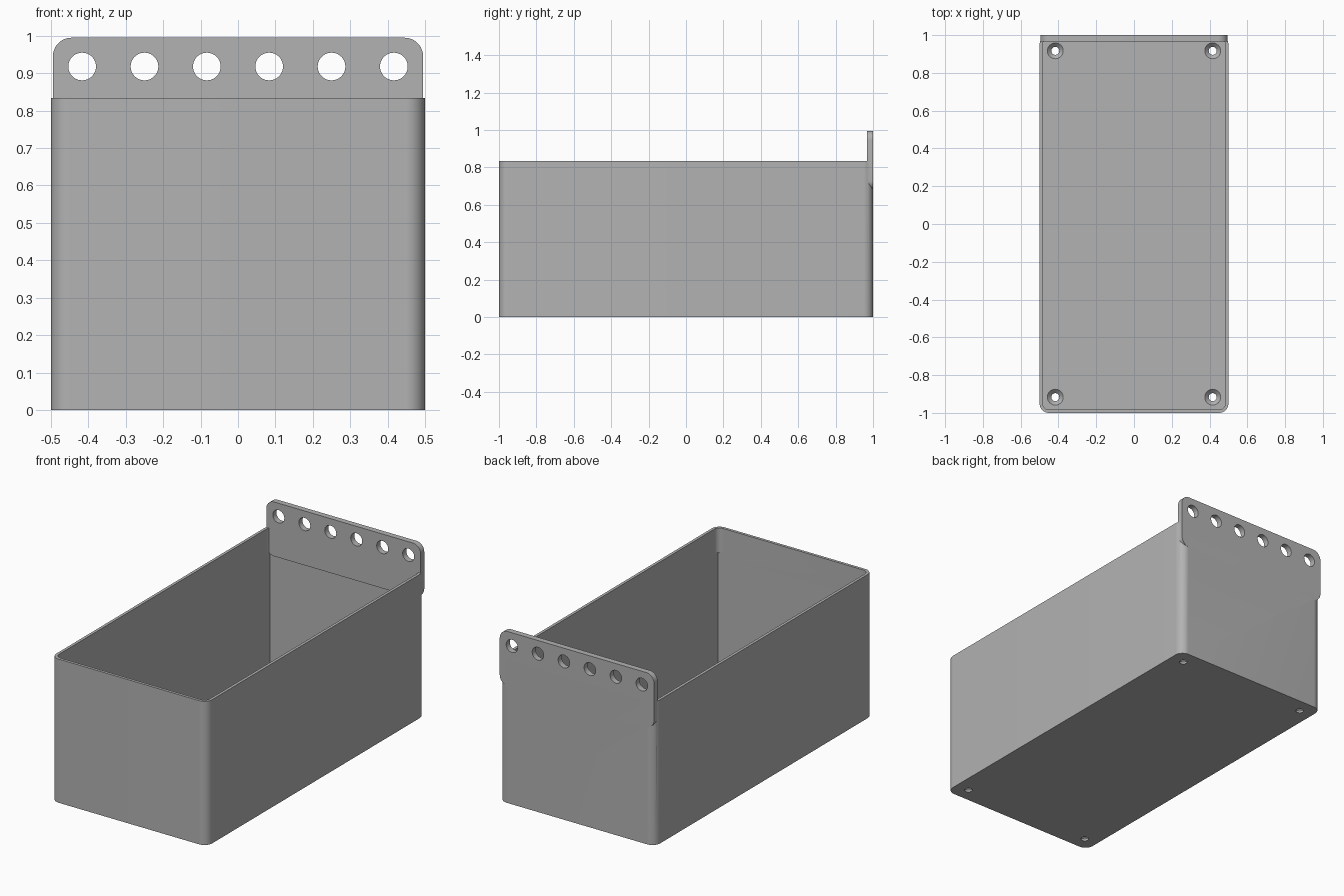
import bpy, math
from mathutils import Matrix

cube = bpy.data.objects.get("Cube")
if cube:
    bpy.data.objects.remove(cube, do_unlink=True)

UNIT = 1 / 60            # module the whole bin is dimensioned in
WALL = UNIT
FLOOR = 2 * UNIT
HEIGHT = 50 * UNIT
CORNER = 3 * UNIT
PLATE_THICK = 2 * UNIT
PLATE_LOW, PLATE_HIGH = 0.68, 0.995

grey = bpy.data.materials.new("Grey plastic")
grey.use_nodes = True
colour = (0.45, 0.45, 0.45, 1)
grey.diffuse_color = colour
grey.node_tree.nodes["Principled BSDF"].inputs["Base Color"].default_value = colour


def rounded_rect(half_w, half_h, radius, steps=12):
    """Counter-clockwise outline of a rectangle, rounded if radius > 0."""
    points = []
    for quarter, (sx, sy) in enumerate([(1, 1), (-1, 1), (-1, -1), (1, -1)]):
        count = steps + 1 if radius else 1
        for i in range(count):
            a = math.pi / 2 * (quarter + i / steps)
            points.append((sx * (half_w - radius) + radius * math.cos(a),
                           sy * (half_h - radius) + radius * math.sin(a)))
    return points


def circle(radius, steps=40):
    return [(radius * math.cos(2 * math.pi * i / steps),
             radius * math.sin(2 * math.pi * i / steps)) for i in range(steps)]


def loft(name, sections, matrix=Matrix()):
    """Closed solid through matching outlines, given as (outline, z) pairs."""
    n = len(sections[0][0])
    verts = [(x, y, z) for outline, z in sections for x, y in outline]
    faces = [tuple(reversed(range(n))),
             tuple(range(len(verts) - n, len(verts)))]
    for level in range(len(sections) - 1):
        base = level * n
        for i in range(n):
            j = (i + 1) % n
            faces.append((base + i, base + j, base + n + j, base + n + i))
    mesh = bpy.data.meshes.new(name)
    mesh.from_pydata(verts, [], faces)
    mesh.transform(matrix)
    mesh.materials.append(grey)
    obj = bpy.data.objects.new(name, mesh)
    bpy.context.collection.objects.link(obj)
    return obj


def combine(target, tool, operation):
    """Apply a boolean and discard the tool solid."""
    mod = target.modifiers.new(operation, 'BOOLEAN')
    mod.operation = operation
    mod.solver = 'EXACT'
    mod.object = tool
    bpy.context.view_layer.objects.active = target
    bpy.ops.object.modifier_apply(modifier=mod.name)
    bpy.data.objects.remove(tool, do_unlink=True)


# Outer shell
outer = rounded_rect(0.5, 1, CORNER)
storage_bin = loft("storage_bin", [(outer, 0), (outer, HEIGHT)])

# Cavity: square corners low down, rounded corners near the rim
square = rounded_rect(0.5 - WALL, 1 - WALL, 0)
combine(storage_bin, loft("lower_cavity", [(square, FLOOR), (square, 0.69)]), 'DIFFERENCE')
rim = rounded_rect(0.5 - WALL, 1 - WALL, CORNER - WALL)
combine(storage_bin, loft("upper_cavity", [(rim, 0.67), (rim, 1)]), 'DIFFERENCE')

# Hanging plate flush with the back face
half_h = (PLATE_HIGH - PLATE_LOW) / 2
upright = (Matrix.Translation((0, 1, PLATE_LOW + half_h))
           @ Matrix.Rotation(math.pi / 2, 4, 'X'))
outline = rounded_rect(0.495, half_h, CORNER)
plate = loft("hanging_plate", [(outline, 0), (outline, PLATE_THICK)], upright)
combine(storage_bin, plate, 'UNION')

# Row of holes through the plate
for i in range(6):
    place = (Matrix.Translation(((i - 2.5) / 6, 1, 0.918))
             @ Matrix.Rotation(math.pi / 2, 4, 'X'))
    ring = circle(0.037)
    combine(storage_bin, loft("plate_hole", [(ring, -0.1), (ring, 0.1)], place), 'DIFFERENCE')

# Countersunk screw holes in the floor corners
for sx in (-1, 1):
    for sy in (-1, 1):
        place = Matrix.Translation((sx * 25 * UNIT, sy * 55 * UNIT, 0))
        narrow, wide = circle(0.021), circle(0.042)
        hole = loft("screw_hole", [(narrow, -0.05), (narrow, FLOOR - 0.021),
                                   (wide, FLOOR), (wide, FLOOR + 0.05)], place)
        combine(storage_bin, hole, 'DIFFERENCE')

# Smooth curves, crisp edges
bpy.ops.object.select_all(action='DESELECT')
storage_bin.select_set(True)
bpy.context.view_layer.objects.active = storage_bin
bpy.ops.object.shade_smooth_by_angle(angle=math.radians(30))
